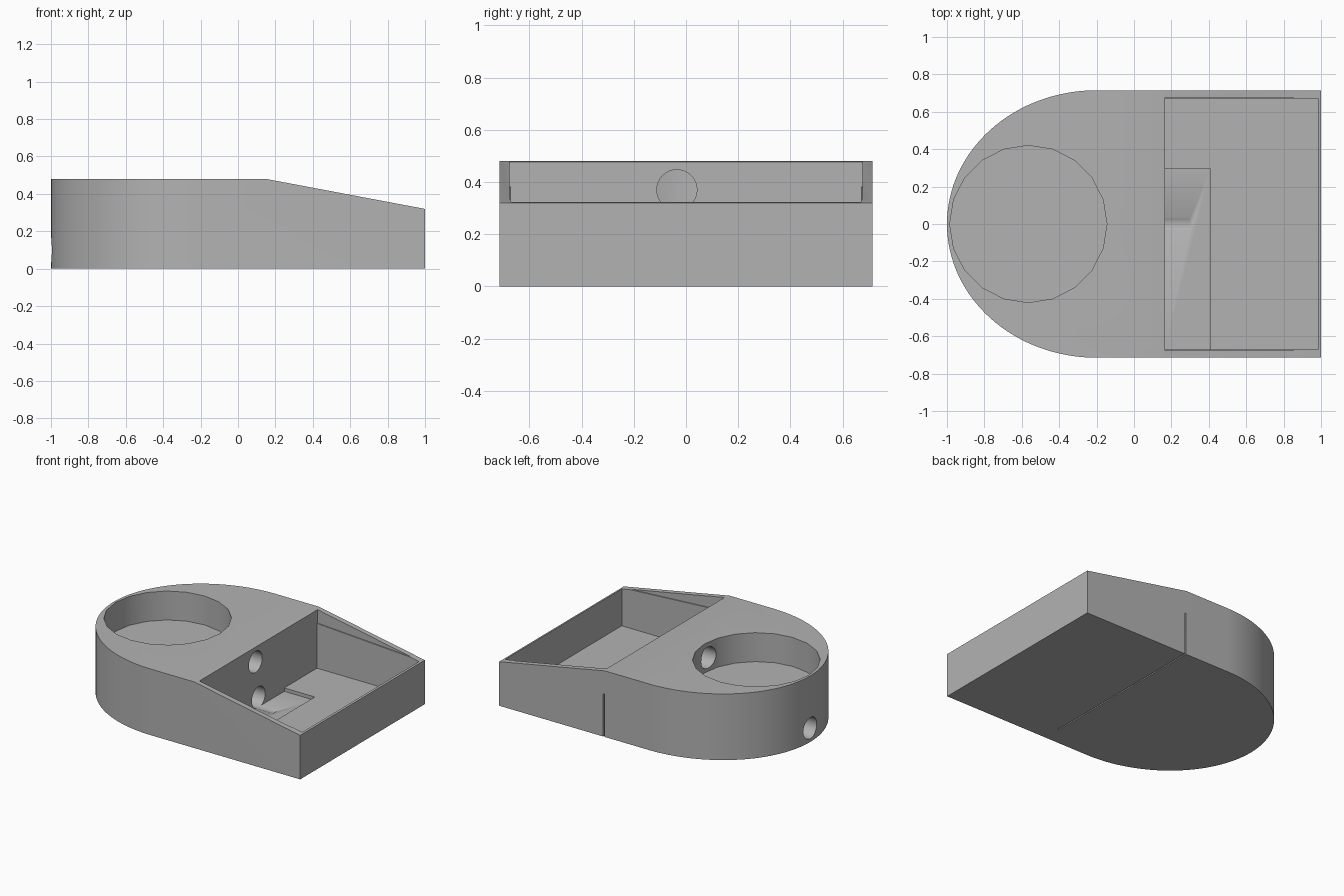
import bpy, bmesh, math
from mathutils import Matrix

cube = bpy.data.objects.get("Cube")
if cube:
    bpy.data.objects.remove(cube, do_unlink=True)

grey = bpy.data.materials.new("plain grey")
grey.use_nodes = True
colour = (0.45, 0.45, 0.45, 1)
grey.diffuse_color = colour
grey.node_tree.nodes["Principled BSDF"].inputs["Base Color"].default_value = colour


def make(name, bm):
    bmesh.ops.recalc_face_normals(bm, faces=bm.faces)
    mesh = bpy.data.meshes.new(name)
    bm.to_mesh(mesh)
    bm.free()
    mesh.materials.append(grey)
    obj = bpy.data.objects.new(name, mesh)
    bpy.context.collection.objects.link(obj)
    return obj


def prism(name, points, offset):
    """Extrude a closed outline of 3D points along offset."""
    bm = bmesh.new()
    face = bm.faces.new([bm.verts.new(p) for p in points])
    new = bmesh.ops.extrude_face_region(bm, geom=[face])["geom"]
    verts = [v for v in new if isinstance(v, bmesh.types.BMVert)]
    bmesh.ops.translate(bm, verts=verts, vec=offset)
    # The source face remains as the opposite cap
    if len(bm.faces) < len(points) + 2:
        bmesh.ops.holes_fill(bm, edges=bm.edges)
    return make(name, bm)


def box(name, x0, x1, y0, y1, z0, z1):
    return prism(name, [(x0, y0, z0), (x1, y0, z0), (x1, y1, z0), (x0, y1, z0)],
                 (0, 0, z1 - z0))


def bore(name, x0, x1, y, z, radius):
    """Round cutter lying along x."""
    bm = bmesh.new()
    turn = Matrix.Translation(((x0 + x1) / 2, y, z)) @ Matrix.Rotation(math.pi / 2, 4, 'Y')
    bmesh.ops.create_cone(bm, cap_ends=True, segments=32, radius1=radius,
                          radius2=radius, depth=x1 - x0, matrix=turn)
    return make(name, bm)


def boolean(target, tool, operation='DIFFERENCE'):
    mod = target.modifiers.new("cut", 'BOOLEAN')
    mod.operation = operation
    mod.solver = 'EXACT'
    mod.object = tool
    bpy.context.view_layer.objects.active = target
    bpy.ops.object.modifier_apply(modifier=mod.name)
    bpy.data.objects.remove(tool, do_unlink=True)


# Body: rounded back end, straight sides
half, height, steps = 0.715, 0.48, 64
outline = [(1, -half, 0), (1, half, 0)]
for i in range(steps + 1):
    a = math.pi / 2 + math.pi * i / steps
    outline.append((-0.2 + 0.8 * math.cos(a), half * math.sin(a), 0))
body = prism("tray_body", outline, (0, 0, height))

# Sloping top over the square end
boolean(body, prism("slope_cutter", [(0.15, -1, height), (1.2, -1, 0.282), (1.2, -1, 0.6),
                                     (0.15, -1, 0.6)], (0, 2, 0)))

# Open compartment, its shallow floor recess and the lid rebate in the side walls
boolean(body, box("compartment_cutter", 0.165, 0.985, -0.67, 0.67, 0.055, 0.7))
boolean(body, box("floor_recess_cutter", 0.165, 0.41, -0.67, 0.295, 0.03, 0.2))
boolean(body, prism("rebate_cutter", [(0.165, -0.677, 0.38), (0.92, -0.677, 0.335),
                                      (0.92, -0.677, 0.6), (0.165, -0.677, 0.6)],
                    (0, 1.354, 0)))

# Round cup recess
bm = bmesh.new()
bmesh.ops.create_cone(bm, cap_ends=True, segments=20, radius1=0.42, radius2=0.42, depth=0.5,
                      matrix=Matrix.Translation((-0.565, 0, 0.52)))
boolean(body, make("cup_cutter", bm))

# Cable bores: one between cup and compartment, one along the whole back end
boolean(body, bore("upper_bore_cutter", -0.4, 0.25, -0.035, 0.37, 0.077))
boolean(body, bore("lower_bore_cutter", -1.1, 0.3, 0, 0.1, 0.077))

# Thin slits in the left wall and the underside
boolean(body, box("wall_slit_cutter", 0.155, 0.164, 0.66, 0.75, -0.1, 0.31))
boolean(body, box("base_slit_cutter", 0.155, 0.164, -0.58, 0.75, -0.1, 0.01))

# Smooth curves, sharp edges
bpy.ops.object.select_all(action='DESELECT')
body.select_set(True)
bpy.context.view_layer.objects.active = body
bpy.ops.object.shade_smooth_by_angle(angle=math.radians(30))
